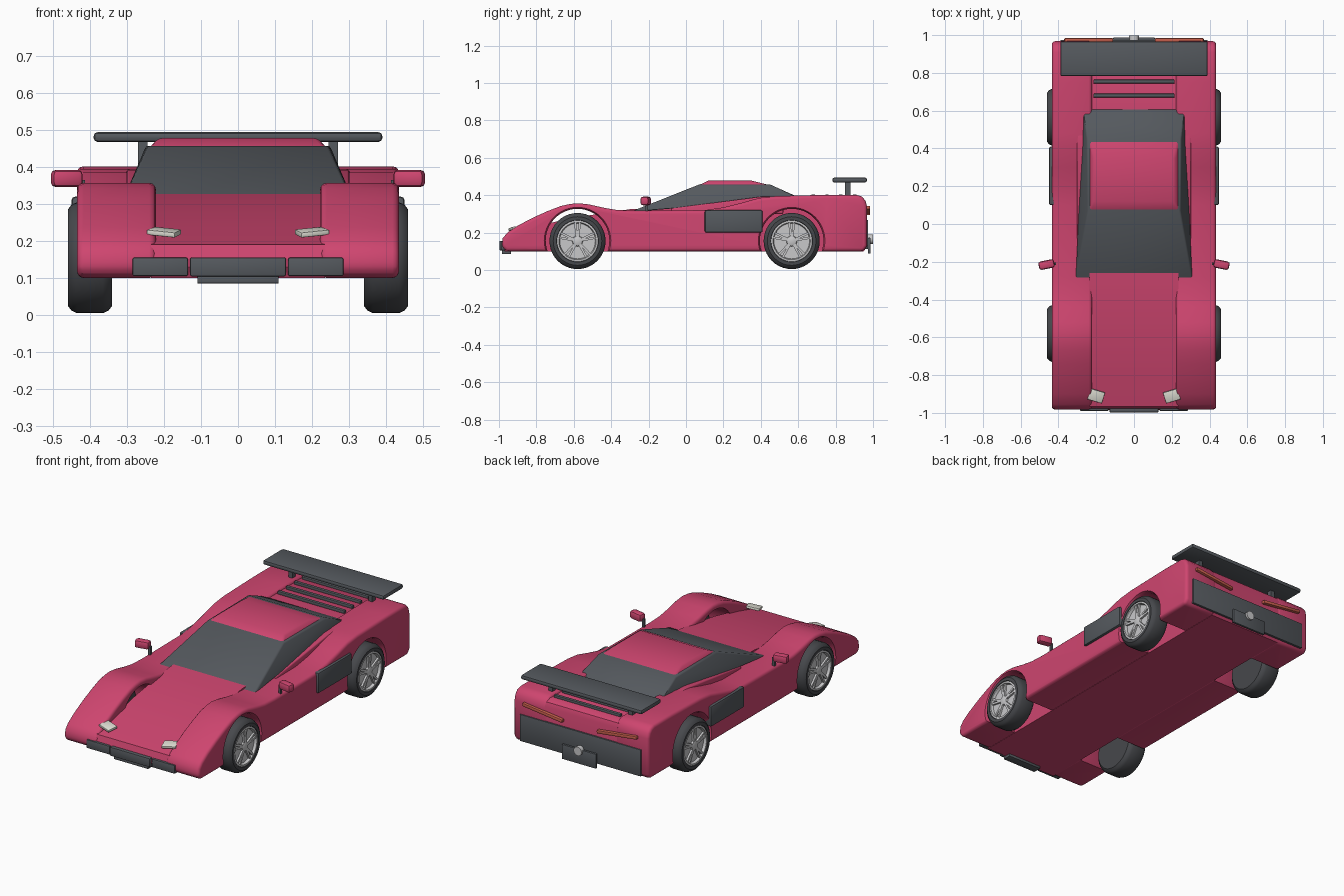
import bpy, bmesh, math
from mathutils import Vector, Matrix

if "Cube" in bpy.data.objects:
    bpy.data.objects.remove(bpy.data.objects["Cube"])


def material(name, rgb):
    m = bpy.data.materials.new(name)
    m.diffuse_color = (*rgb, 1)
    m.use_nodes = True
    m.node_tree.nodes["Principled BSDF"].inputs["Base Color"].default_value = m.diffuse_color
    return m


RED = material("red paint", (0.62, 0.06, 0.16))
DARK = material("dark grey", (0.09, 0.10, 0.112))
RUBBER = material("tyre rubber", (0.062, 0.065, 0.072))
SILVER = material("silver", (0.58, 0.58, 0.59))
LAMP = material("lamp white", (0.74, 0.74, 0.66))
ORANGE = material("orange lens", (0.55, 0.11, 0.07))


def finish(bm, name, mat, bevel=0.0, cutters=(), segs=3):
    """Turn a bmesh into an object, apply bevel and cuts, smooth it."""
    bmesh.ops.recalc_face_normals(bm, faces=bm.faces)
    me = bpy.data.meshes.new(name)
    bm.to_mesh(me)
    bm.free()
    ob = bpy.data.objects.new(name, me)
    bpy.context.collection.objects.link(ob)
    me.materials.append(mat)
    bpy.ops.object.select_all(action='DESELECT')
    bpy.context.view_layer.objects.active = ob
    ob.select_set(True)
    if bevel:
        b = ob.modifiers.new("bevel", 'BEVEL')
        b.width, b.segments, b.angle_limit = bevel, segs, math.radians(40)
    for c in cutters:
        d = ob.modifiers.new("cut", 'BOOLEAN')
        d.object, d.operation, d.solver = c, 'DIFFERENCE', 'EXACT'
    for m in list(ob.modifiers):
        bpy.ops.object.modifier_apply(modifier=m.name)
    bpy.ops.object.shade_smooth_by_angle(angle=math.radians(35))
    return ob


def prism(name, mat, pts, x0, x1, bevel=0.0, cutters=()):
    """Extrude a side profile of (y, z) points from x0 to x1."""
    bm = bmesh.new()
    f = bm.faces.new([bm.verts.new((x0, y, z)) for y, z in pts])
    ext = bmesh.ops.extrude_face_region(bm, geom=[f])['geom']
    bmesh.ops.translate(bm, vec=(x1 - x0, 0, 0),
                        verts=[v for v in ext if isinstance(v, bmesh.types.BMVert)])
    return finish(bm, name, mat, bevel, cutters)


def box(name, mat, loc, size, bevel=0.0, rot=None):
    bm = bmesh.new()
    m = Matrix.Translation(loc) @ (rot or Matrix()) @ Matrix.Diagonal((*size, 1))
    bmesh.ops.create_cube(bm, size=1, matrix=m)
    return finish(bm, name, mat, bevel, segs=2)


def frustum(name, mat, low, high, bevel):
    """Hull between two four-cornered outlines, each two (y, z, half width) rows."""
    bm = bmesh.new()
    for rows in (low, high):
        for y, z, w in rows:
            bm.verts.new((-w, y, z))
            bm.verts.new((w, y, z))
    bm.verts.ensure_lookup_table()
    for q in ((0, 1, 3, 2), (4, 5, 7, 6), (0, 1, 5, 4), (2, 3, 7, 6), (0, 2, 6, 4), (1, 3, 7, 5)):
        bm.faces.new([bm.verts[i] for i in q])
    return finish(bm, name, mat, bevel, segs=2)


def lathe(name, mat, prof, side, y, z, n=40):
    """Spin (x, radius) points about an axle parallel to x."""
    bm = bmesh.new()
    rings = [[bm.verts.new((side * x, y + r * math.cos(math.tau * i / n),
                            z + r * math.sin(math.tau * i / n))) for i in range(n)]
             for x, r in prof]
    for a, b in zip(rings, rings[1:]):
        for i in range(n):
            bm.faces.new((a[i], a[(i + 1) % n], b[(i + 1) % n], b[i]))
    bm.faces.new(rings[0])
    bm.faces.new(rings[-1])
    return finish(bm, name, mat)


AXLES = {"front": -0.58, "rear": 0.565}
AXLE_Z = 0.155

# Central hull: hood, floor and rear deck
prism("hull", RED, [(-0.97, 0.1), (-0.985, 0.13), (-0.965, 0.19), (-0.8, 0.235), (-0.6, 0.28),
                    (-0.3, 0.325), (0.1, 0.34), (0.5, 0.385), (0.93, 0.39), (0.955, 0.375),
                    (0.965, 0.35), (0.965, 0.12), (0.95, 0.1)], -0.235, 0.235)

# Side bodies with front and rear fenders and wheel arches
SIDE = [(-0.96, 0.1), (-0.985, 0.125), (-0.98, 0.17), (-0.955, 0.2), (-0.9, 0.237), (-0.82, 0.279),
        (-0.74, 0.315), (-0.67, 0.342), (-0.62, 0.353), (-0.575, 0.357), (-0.52, 0.351),
        (-0.44, 0.333), (-0.37, 0.321), (-0.28, 0.317), (0.1, 0.32), (0.2, 0.335), (0.3, 0.36),
        (0.39, 0.385), (0.48, 0.395), (0.75, 0.402), (0.91, 0.402), (0.94, 0.393), (0.96, 0.37),
        (0.968, 0.34), (0.968, 0.13), (0.95, 0.1)]
for s, label in ((-1, "left"), (1, "right")):
    cuts = [lathe("arch_cutter", RED, [(0.215, 0.17), (0.415, 0.17), (0.45, 0.184)], s, y, AXLE_Z + 0.002, 48)
            for y in AXLES.values()]
    prism(label + "_side_body", RED, SIDE, s * 0.222, s * 0.435, 0.024, cuts)
    for c in cuts:
        bpy.data.objects.remove(c)
    # Shoulder below the side window
    prism(label + "_shoulder", RED, [(-0.08, 0.3), (-0.08, 0.33), (0.4, 0.392), (0.52, 0.395), (0.52, 0.3)],
          s * 0.2, s * 0.302, 0.008)
    # Side intake
    box(label + "_intake", DARK, (s * 0.425, 0.255, 0.26), (0.05, 0.31, 0.12), 0.01)
    # Mirror and stalk
    box(label + "_mirror", RED, (s * 0.463, -0.215, 0.369), (0.084, 0.045, 0.046), 0.013,
        Matrix.Rotation(s * -0.2, 4, 'Z'))
    box(label + "_mirror_stalk", DARK, (s * 0.42, -0.21, 0.34), (0.014, 0.014, 0.05))
    # Headlamp lying on the hood
    box(label + "_headlamp", LAMP, (s * 0.2, -0.91, 0.224), (0.08, 0.06, 0.014), 0.003,
        Matrix.Rotation(s * 0.3, 4, 'Z') @ Matrix.Rotation(0.15, 4, 'X') @ Matrix.Rotation(s * -0.1, 4, 'Y'))
    # Outer grille, tail lamp and wing strut
    box(label + "_grille", DARK, (s * 0.21, -0.975, 0.13), (0.15, 0.03, 0.05), 0.005)
    box(label + "_tail_lamp", ORANGE, (s * 0.24, 0.972, 0.318), (0.26, 0.025, 0.02), 0.006,
        Matrix.Rotation(s * -0.12, 4, 'Y'))
    prism(label + "_wing_strut", DARK, [(0.85, 0.38), (0.88, 0.38), (0.88, 0.47), (0.85, 0.47)],
          s * 0.245, s * 0.27)

# Cabin glass and roof panel
frustum("cabin_glass", DARK, [(-0.3, 0.31, 0.312), (0.61, 0.385, 0.27)],
        [(0.07, 0.457, 0.245), (0.45, 0.457, 0.25)], 0.008)
frustum("roof", RED, [(0.065, 0.452, 0.24), (0.455, 0.452, 0.24)],
        [(0.12, 0.478, 0.215), (0.35, 0.478, 0.215)], 0.01)

# Front grille and splitter
box("centre_grille", DARK, (0, -0.98, 0.13), (0.26, 0.035, 0.052), 0.006)
box("splitter", DARK, (0, -0.96, 0.095), (0.22, 0.05, 0.02), 0.003)

# Rear panel, plate and exhaust
box("rear_panel", DARK, (0, 0.967, 0.19), (0.78, 0.014, 0.155), 0.002)
box("rear_plate", DARK, (0, 0.98, 0.13), (0.22, 0.014, 0.085), 0.003)
bm = bmesh.new()
bmesh.ops.create_cone(bm, cap_ends=True, segments=12, radius1=0.026, radius2=0.026, depth=0.04,
                      matrix=Matrix.Translation((0, 0.979, 0.165)) @ Matrix.Rotation(math.pi / 2, 4, 'X'))
finish(bm, "exhaust", SILVER)

# Deck louvres and rear wing
for i in range(4):
    box(f"louvre_{i + 1}", DARK, (0, 0.68 + 0.074 * i, 0.394), (0.43, 0.02, 0.02), 0.004)
box("rear_wing", DARK, (0, 0.875, 0.481), (0.78, 0.185, 0.026), 0.01)

# Wheels: tyre, dished rim, hub and split spokes
for end, y in AXLES.items():
    for s, label in ((-1, "left"), (1, "right")):
        tag = f"{end}_{label}_"
        lathe(tag + "tyre", RUBBER, [(0.34, 0.1), (0.34, 0.13), (0.35, 0.143), (0.365, 0.15), (0.435, 0.15),
                                     (0.45, 0.143), (0.46, 0.13), (0.46, 0.112), (0.45, 0.108), (0.44, 0.108)],
              s, y, AXLE_Z)
        lathe(tag + "rim", SILVER, [(0.40, 0.11), (0.457, 0.11), (0.458, 0.1), (0.443, 0.095)], s, y, AXLE_Z)
        lathe(tag + "hub", SILVER, [(0.44, 0.03), (0.453, 0.026), (0.457, 0.015)], s, y, AXLE_Z, 16)
        bm = bmesh.new()
        for i in range(5):
            for d in (-0.13, 0.13):
                spin = Matrix.Rotation(math.tau * i / 5 + d, 4, 'X')
                bmesh.ops.create_cube(bm, size=1, matrix=Matrix.Translation((s * 0.447, y, AXLE_Z)) @ spin
                                      @ Matrix.Translation((0, 0, 0.06)) @ Matrix.Diagonal((0.014, 0.012, 0.082, 1)))
        finish(bm, tag + "spokes", SILVER)
